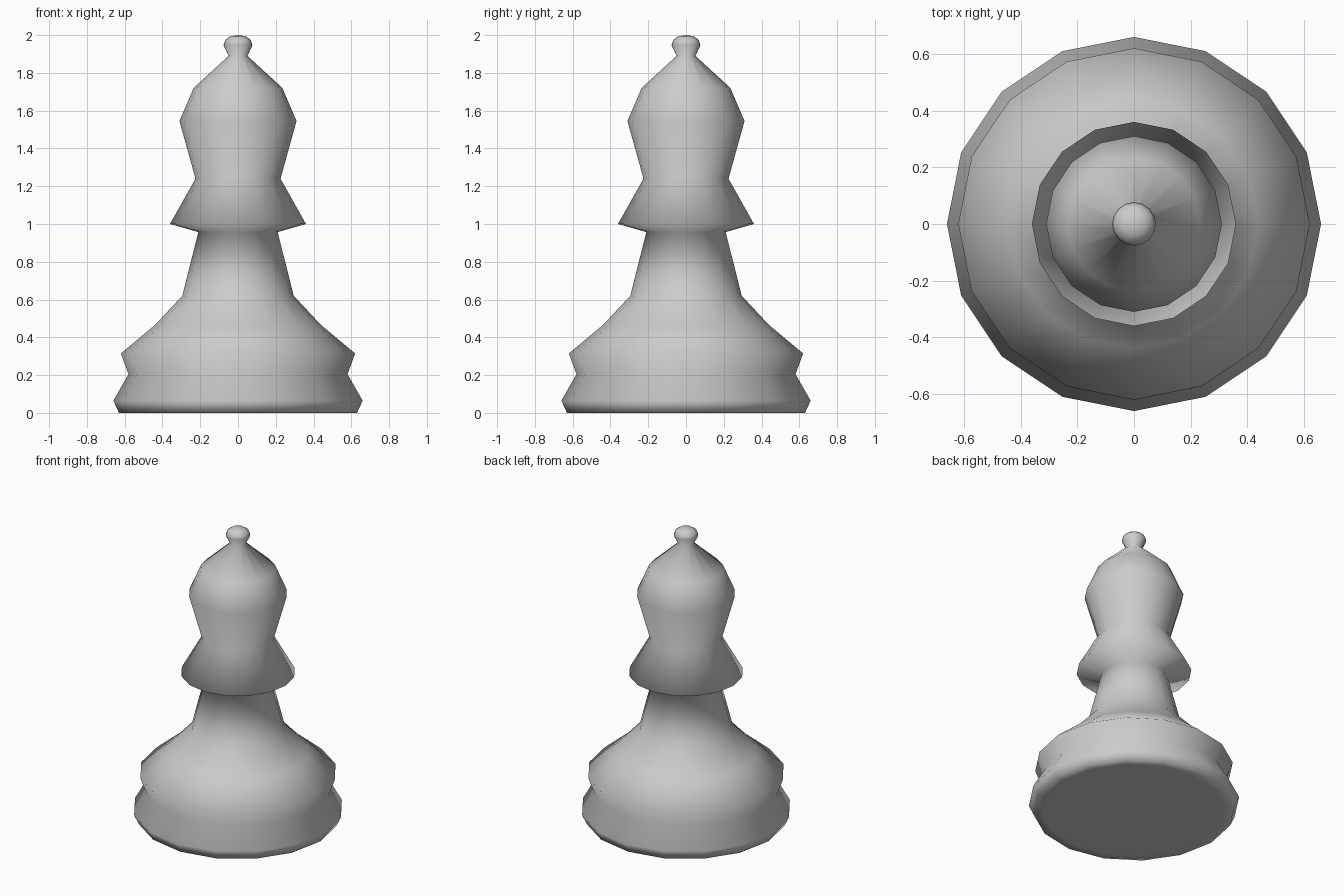
import bpy, bmesh, math

if "Cube" in bpy.data.objects:
    bpy.data.objects.remove(bpy.data.objects["Cube"])

SIDES = 16

# Outline as (radius, height), from the centre of the foot to the tip
profile = [
    (0, 0), (0.57, 0), (0.63, 0), (0.66, 0.065),              # foot
    (0.58, 0.205), (0.62, 0.315), (0.44, 0.465), (0.295, 0.62),  # base
    (0.21, 0.957), (0.36, 1.0), (0.225, 1.24),                # stem and collar
    (0.31, 1.545), (0.235, 1.72), (0.05, 1.89),               # head
    (0.077, 1.947), (0.067, 1.975), (0.04, 1.994), (0, 2.0),  # knob
]

# Lathe the outline around z
bm = bmesh.new()
verts = [bm.verts.new((r, 0, z)) for r, z in profile]
edges = [bm.edges.new(pair) for pair in zip(verts, verts[1:])]
bmesh.ops.spin(bm, geom=verts + edges, cent=(0, 0, 0), axis=(0, 0, 1),
               angle=math.tau, steps=SIDES, use_duplicate=False)
bmesh.ops.remove_doubles(bm, verts=bm.verts[:], dist=0.0005)
bmesh.ops.recalc_face_normals(bm, faces=bm.faces[:])
for face in bm.faces:
    face.smooth = True

mesh = bpy.data.meshes.new("chess_bishop")
bm.to_mesh(mesh)
bm.free()
bpy.context.collection.objects.link(bpy.data.objects.new("chess_bishop", mesh))
